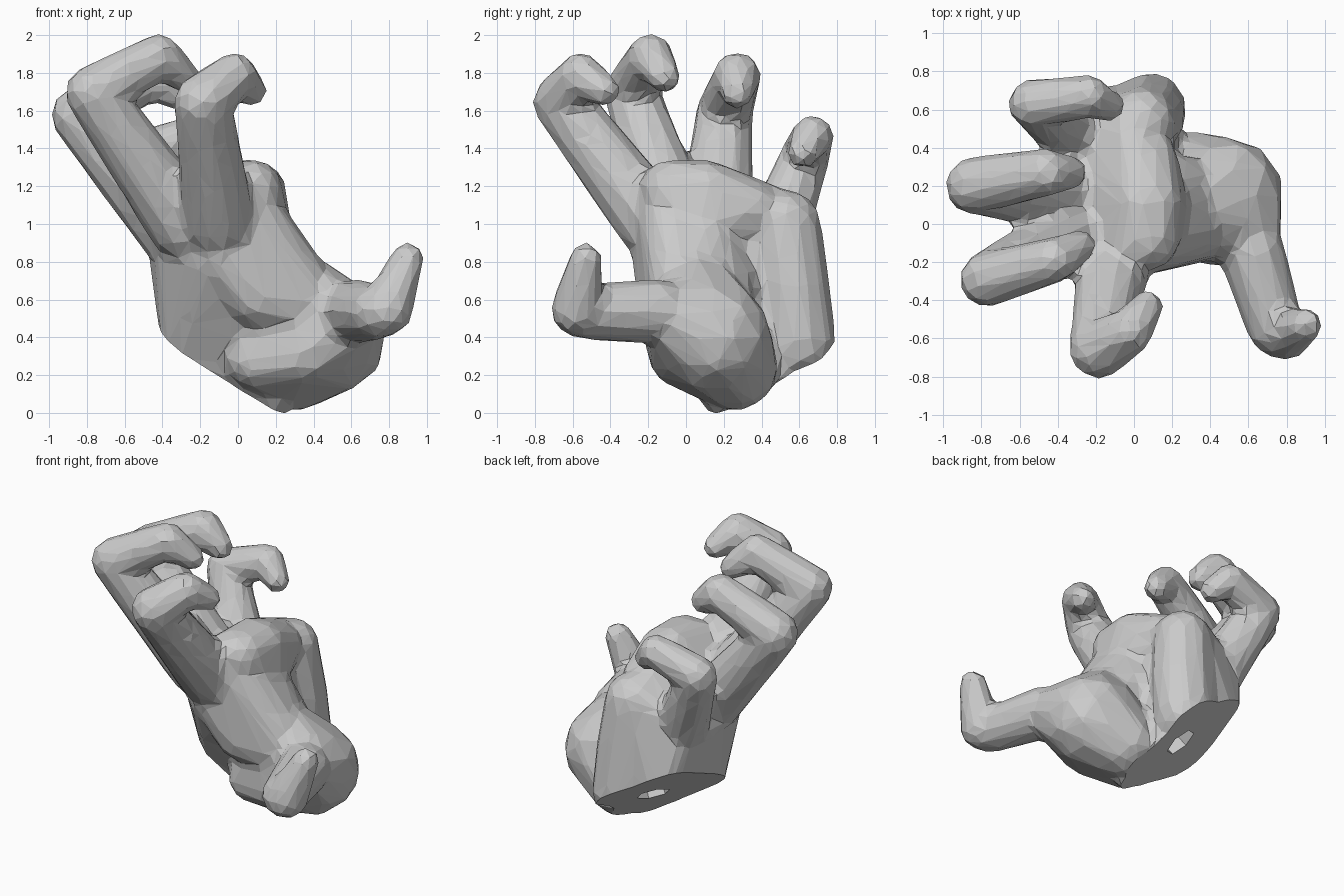
import bpy, bmesh
from mathutils import Vector, Matrix

if "Cube" in bpy.data.objects:
    bpy.data.objects.remove(bpy.data.objects["Cube"])

body = bmesh.new()

def hull(balls, sub=2):
    """Convex skin stretched over a few balls (x, y, z, radius)."""
    bm = bmesh.new()
    for x, y, z, r in balls:
        bmesh.ops.create_icosphere(bm, subdivisions=sub, radius=r,
                                   matrix=Matrix.Translation((x, y, z)))
    res = bmesh.ops.convex_hull(bm, input=bm.verts)
    junk = {g for g in res['geom_interior'] + res['geom_unused']
            if isinstance(g, bmesh.types.BMVert)}
    bmesh.ops.delete(bm, geom=list(junk), context='VERTS')
    tmp = bpy.data.meshes.new("tmp")
    bm.to_mesh(tmp)
    bm.free()
    body.from_mesh(tmp)
    bpy.data.meshes.remove(tmp)

def digit(joints):
    for a, b in zip(joints, joints[1:]):
        hull([a, b])

# fingers: knuckle, middle joint, end joint, tip
digit([(-.10, -.18, 1.02, .20), (-.19, -.66, 1.65, .155), (-.02, -.56, 1.79, .125), (.07, -.43, 1.71, .085)])
digit([(-.28, -.05, 1.00, .20), (-.77, -.29, 1.70, .15), (-.42, -.19, 1.89, .125), (-.28, -.11, 1.78, .085)])
digit([(-.32, .16, .95, .20), (-.84, .20, 1.58, .155), (-.46, .27, 1.79, .13), (-.33, .27, 1.70, .09)])
digit([(-.30, .46, .90, .18), (-.53, .63, 1.36, .135), (-.24, .67, 1.47, .115), (-.13, .62, 1.38, .085)])
# thumb
digit([(.62, -.15, .54, .175), (.74, -.54, .54, .15), (.79, -.58, .55, .14), (.90, -.53, .82, .09)])

# palm slab from wrist to knuckles
hull([(.20, .17, .06, .08), (-.28, .20, .35, .13), (-.22, .58, .50, .14), (.06, .62, .32, .13), (.13, .45, .22, .12),
      (-.14, -.10, .80, .14), (-.30, .05, .85, .14), (-.34, .30, .85, .14), (-.30, .50, .85, .13),
      (.00, -.10, 1.20, .13), (.03, .10, 1.22, .13), (.03, .35, 1.12, .13), (-.02, .55, 1.04, .13)])
# thumb pad
hull([(.48, .15, .40, .31), (.31, .26, .24, .23), (.28, .04, .70, .19), (.57, -.02, .48, .21),
      (.10, .02, .28, .16), (.36, -.03, .32, .18)])
# web between thumb and first finger, running up the palm
hull([(.36, .00, .58, .20), (.10, -.09, .62, .17), (-.08, -.12, .85, .17), (.08, -.08, 1.02, .18), (.13, .10, .95, .16),
      (.20, .18, .65, .2)])
# little-finger pad
hull([(.08, .60, .38, .20), (.07, .56, .68, .20), (.04, .53, 1.00, .19), (-.05, .5, .4, .18)])
# pads below the fingers
hull([(.07, -.08, 1.18, .17), (.09, .12, 1.17, .17), (.07, .34, 1.08, .16), (.13, .08, .98, .16)])

mesh = bpy.data.meshes.new("hand")
body.to_mesh(mesh)
body.free()
hand = bpy.data.objects.new("hand", mesh)
bpy.context.collection.objects.link(hand)

# fuse into one skin and reduce to flat facets
m = hand.modifiers.new("fuse", 'REMESH')
m.mode, m.voxel_size = 'VOXEL', .03
m = hand.modifiers.new("soften", 'SMOOTH')
m.factor, m.iterations = .5, 5
m = hand.modifiers.new("facets", 'DECIMATE')
m.ratio = .07
bpy.context.view_layer.update()
dg = bpy.context.evaluated_depsgraph_get()
mesh = bpy.data.meshes.new_from_object(hand.evaluated_get(dg))
hand.modifiers.clear()

# flat wrist cut
n = Vector((-.5, .35, -.75)).normalized()
bm = bmesh.new()
bm.from_mesh(mesh)
res = bmesh.ops.bisect_plane(bm, geom=bm.verts[:] + bm.edges[:] + bm.faces[:],
                             plane_co=(.25, .18, .01), plane_no=n, clear_outer=True)
rim = [e for e in res['geom_cut'] if isinstance(e, bmesh.types.BMEdge)]
bmesh.ops.contextual_create(bm, geom=rim)
bmesh.ops.recalc_face_normals(bm, faces=bm.faces)
for f in bm.faces:
    f.smooth = False
bm.to_mesh(mesh)
bm.free()
hand.data = mesh
mesh.name = "hand"

# hole in the wrist
bpy.ops.mesh.primitive_cylinder_add(vertices=6, radius=.11, depth=.5, location=(-.04, .42, .31),
                                    rotation=n.to_track_quat('Z', 'Y').to_euler())
cutter = bpy.context.object
cutter.name = "wrist_hole_cutter"
cutter.hide_render = True
cutter.hide_set(True)
b = hand.modifiers.new("wrist_hole", 'BOOLEAN')
b.operation, b.object, b.solver = 'DIFFERENCE', cutter, 'EXACT'

# stand on the floor
low = min(v.co.z for v in mesh.vertices)
hand.location.z -= low
cutter.location.z -= low
